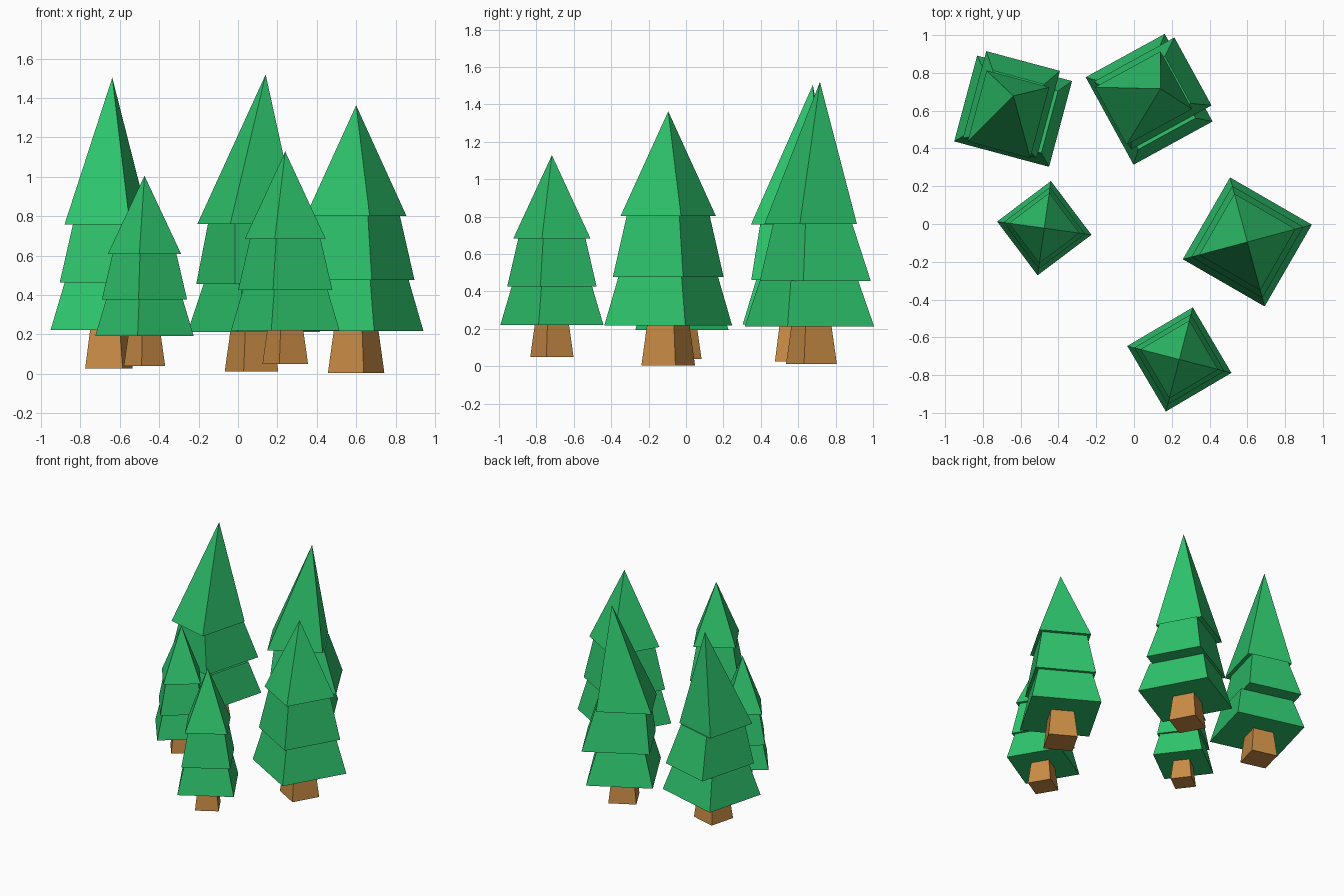
import bpy, bmesh, math
from mathutils import Matrix

if "Cube" in bpy.data.objects:
    bpy.data.objects.remove(bpy.data.objects["Cube"])


def material(name, rgb):
    m = bpy.data.materials.new(name)
    m.diffuse_color = (*rgb, 1)
    m.use_nodes = True
    m.node_tree.nodes["Principled BSDF"].inputs["Base Color"].default_value = m.diffuse_color
    return m


LEAF = material("leaf green", (0.027, 0.55, 0.15))
BARK = material("bark brown", (0.58, 0.26, 0.06))


def ring(bm, centre, size, z):
    (cu, cv), (su, sv) = centre, size
    return [bm.verts.new((cu + a * su / 2, cv + b * sv / 2, z))
            for a, b in ((-1, -1), (1, -1), (1, 1), (-1, 1))]


def block(name, mat, place, low, high):
    """Four-sided taper from low to high; each is (centre, size, z). Zero size gives a point."""
    bm = bmesh.new()
    a = ring(bm, *low)
    bm.faces.new(a[::-1])
    if high[1][0] == 0:
        tip = bm.verts.new((*high[0], high[2]))
        for i in range(4):
            bm.faces.new((a[i], a[(i + 1) % 4], tip))
    else:
        b = ring(bm, *high)
        bm.faces.new(b)
        for i in range(4):
            j = (i + 1) % 4
            bm.faces.new((a[i], a[j], b[j], b[i]))
    bm.transform(place)
    me = bpy.data.meshes.new(name)
    bm.to_mesh(me)
    bm.free()
    me.materials.append(mat)
    bpy.context.collection.objects.link(bpy.data.objects.new(name, me))


O = (0, 0)
# Straight tree: square centred tiers
STRAIGHT = [
    ("trunk", BARK, (O, (.21, .21), 0), (O, (.166, .166), .218)),
    ("lower_branches", LEAF, (O, (.50, .50), .215), (O, (.39, .39), .475)),
    ("middle_branches", LEAF, (O, (.434, .434), .473), (O, (.325, .325), .801)),
    ("top_branches", LEAF, (O, (.374, .374), .799), (O, (0, 0), 1.36)),
]
# Crooked tree: rectangular tiers that shift from side to side
CROOKED = [
    ("trunk", BARK, ((-.005, .015), (.20, .20), 0), ((-.005, .015), (.158, .158), .203)),
    ("lower_branches", LEAF, (O, (.477, .528), .20), ((-.005, 0), (.345, .41), .447)),
    ("middle_branches", LEAF, ((.032, .018), (.485, .41), .445), ((.003, .018), (.36, .285), .75)),
    ("top_branches", LEAF, ((-.023, .02), (.395, .348), .748), ((.08, .02), (0, 0), 1.508)),
]

# model, position, turn in degrees, width scale, height scale
TREES = [
    (STRAIGHT, (.60, -.095, .003), 60, 1.0, 1.0),
    (STRAIGHT, (.24, -.717, .05), 30.5, .805, .793),
    (STRAIGHT, (-.475, -.022, .04), 37, .713, .71),
    (CROOKED, (-.64, .597, .026), 75, .985, .98),
    (CROOKED, (.08, .66, .012), 28.7, 1.0, 1.0),
]
for n, (model, pos, turn, w, h) in enumerate(TREES, 1):
    place = (Matrix.Translation(pos) @ Matrix.Rotation(math.radians(turn), 4, 'Z')
             @ Matrix.Diagonal((w, w, h, 1)))
    for name, mat, low, high in model:
        block(f"tree_{n}_{name}", mat, place, low, high)
